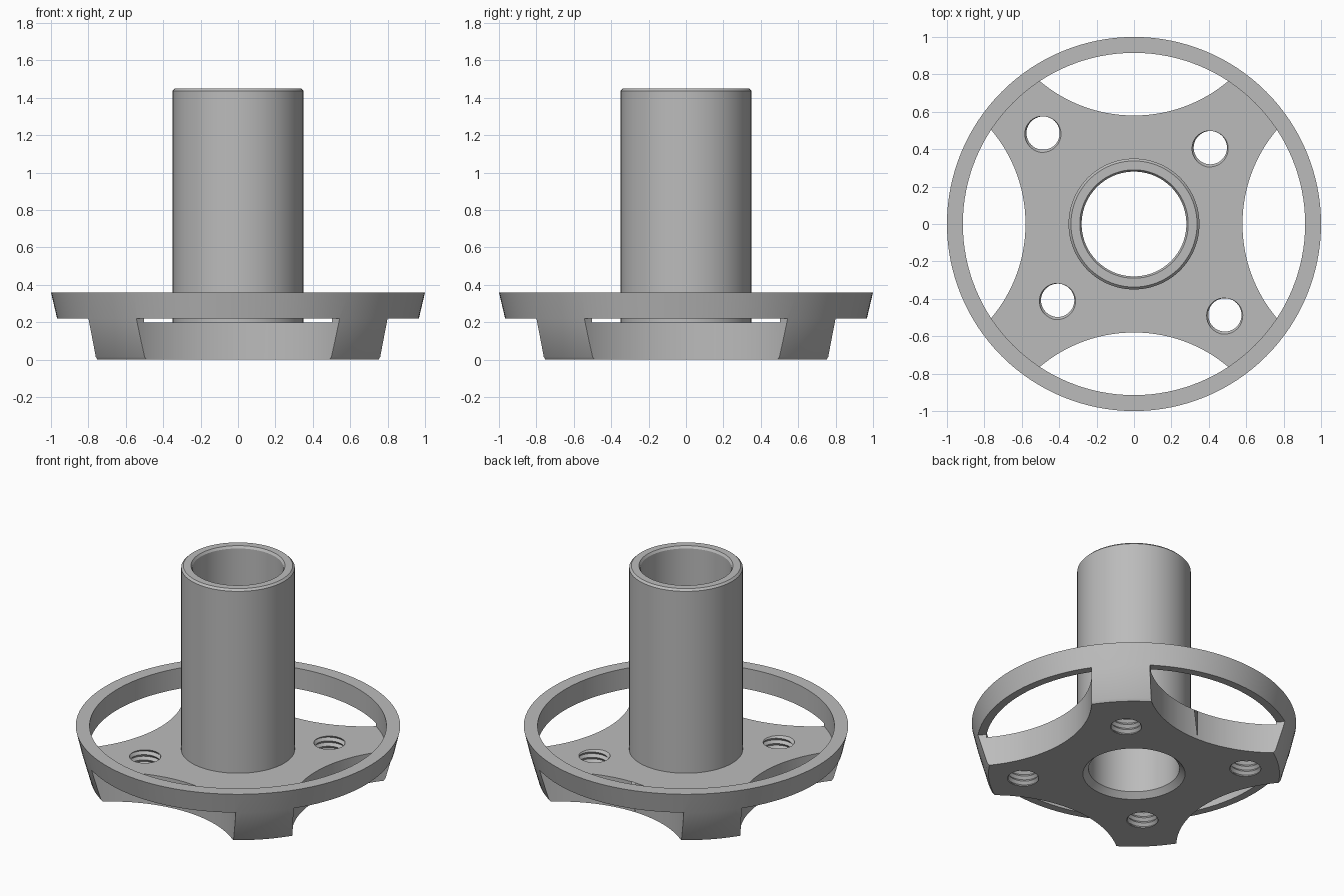
import bpy, bmesh
from math import cos, sin, pi, radians

SEGMENTS = 128

default_cube = bpy.data.objects.get("Cube")
if default_cube:
    bpy.data.objects.remove(default_cube, do_unlink=True)

# One plain metal grey
metal = bpy.data.materials.new("metal grey")
metal.use_nodes = True
grey = (0.5, 0.5, 0.5, 1)
metal.diffuse_color = grey
metal.node_tree.nodes["Principled BSDF"].inputs["Base Color"].default_value = grey


def make_object(name, bm):
    bmesh.ops.recalc_face_normals(bm, faces=bm.faces)
    mesh = bpy.data.meshes.new(name)
    bm.to_mesh(mesh)
    bm.free()
    mesh.materials.append(metal)
    obj = bpy.data.objects.new(name, mesh)
    bpy.context.collection.objects.link(obj)
    return obj


def lathe(name, profile):
    """Revolve a closed (radius, height) outline around z."""
    bm = bmesh.new()
    rings = [[bm.verts.new((r * cos(2 * pi * i / SEGMENTS), r * sin(2 * pi * i / SEGMENTS), z))
              for r, z in profile] for i in range(SEGMENTS)]
    for i, ring in enumerate(rings):
        following = rings[(i + 1) % SEGMENTS]
        for j in range(len(profile)):
            k = (j + 1) % len(profile)
            bm.faces.new((ring[j], following[j], following[k], ring[k]))
    return make_object(name, bm)


def scallop_cutter(angle):
    """Upright cylinder that bites one side out of the plate below the rim."""
    bm = bmesh.new()
    bmesh.ops.create_cone(bm, cap_ends=True, segments=192, radius1=0.782, radius2=0.782, depth=0.42)
    bmesh.ops.translate(bm, verts=bm.verts,
                        vec=(1.362 * cos(angle), 1.362 * sin(angle), 0.01))
    return make_object("scallop_cutter", bm)


def thread_cutter(x, y, pitch=0.036, minor=0.089, major=0.104, steps=40, turns=9):
    """Screw-shaped solid: a minor spiral and a major spiral joined by flanks."""
    bm = bmesh.new()

    def spiral(radius, start, count):
        return [bm.verts.new((x + radius * cos(2 * pi * n / steps),
                              y + radius * sin(2 * pi * n / steps),
                              start + pitch * n / steps)) for n in range(count)]

    last = steps * turns
    crest = spiral(minor, -0.06, last + steps + 1)
    root = spiral(major, -0.06 + pitch / 2, last + 1)
    for n in range(last):
        bm.faces.new((crest[n], crest[n + 1], root[n + 1], root[n]))
        bm.faces.new((root[n], root[n + 1], crest[n + 1 + steps], crest[n + steps]))
    bm.faces.new(crest[:steps + 1] + [root[0]])
    bm.faces.new(crest[last:] + [root[last]])
    bmesh.ops.triangulate(bm, faces=bm.faces)
    return make_object("thread_cutter", bm)


# Flange, rim and tube turned as one piece
hub = lathe("flanged_hub", [
    (0.315, 0), (0.897, 0), (0.91, 0.015), (0.967, 0.22), (1.0, 0.36),   # outside
    (0.915, 0.36), (0.915, 0.2), (0.35, 0.2),                            # rim and floor
    (0.35, 1.437), (0.337, 1.45), (0.29, 1.45), (0.28, 1.435),           # tube
    (0.28, 0.035),                                                       # bore
])

# Four scalloped sides and four threaded holes
cutters = [scallop_cutter(i * pi / 2) for i in range(4)]
for side in (1, -1):
    cutters.append(thread_cutter(side * 0.408, side * 0.408))
    cutters.append(thread_cutter(side * 0.486, side * -0.486))

bpy.ops.object.select_all(action="DESELECT")
hub.select_set(True)
bpy.context.view_layer.objects.active = hub
for cutter in cutters:
    cutter.hide_render = True
    cut = hub.modifiers.new("cut", "BOOLEAN")
    cut.operation = "DIFFERENCE"
    cut.solver = "EXACT"
    cut.object = cutter
    bpy.ops.object.modifier_apply(modifier=cut.name)
    bpy.data.objects.remove(cutter, do_unlink=True)

bpy.ops.object.shade_smooth_by_angle(angle=radians(30))
